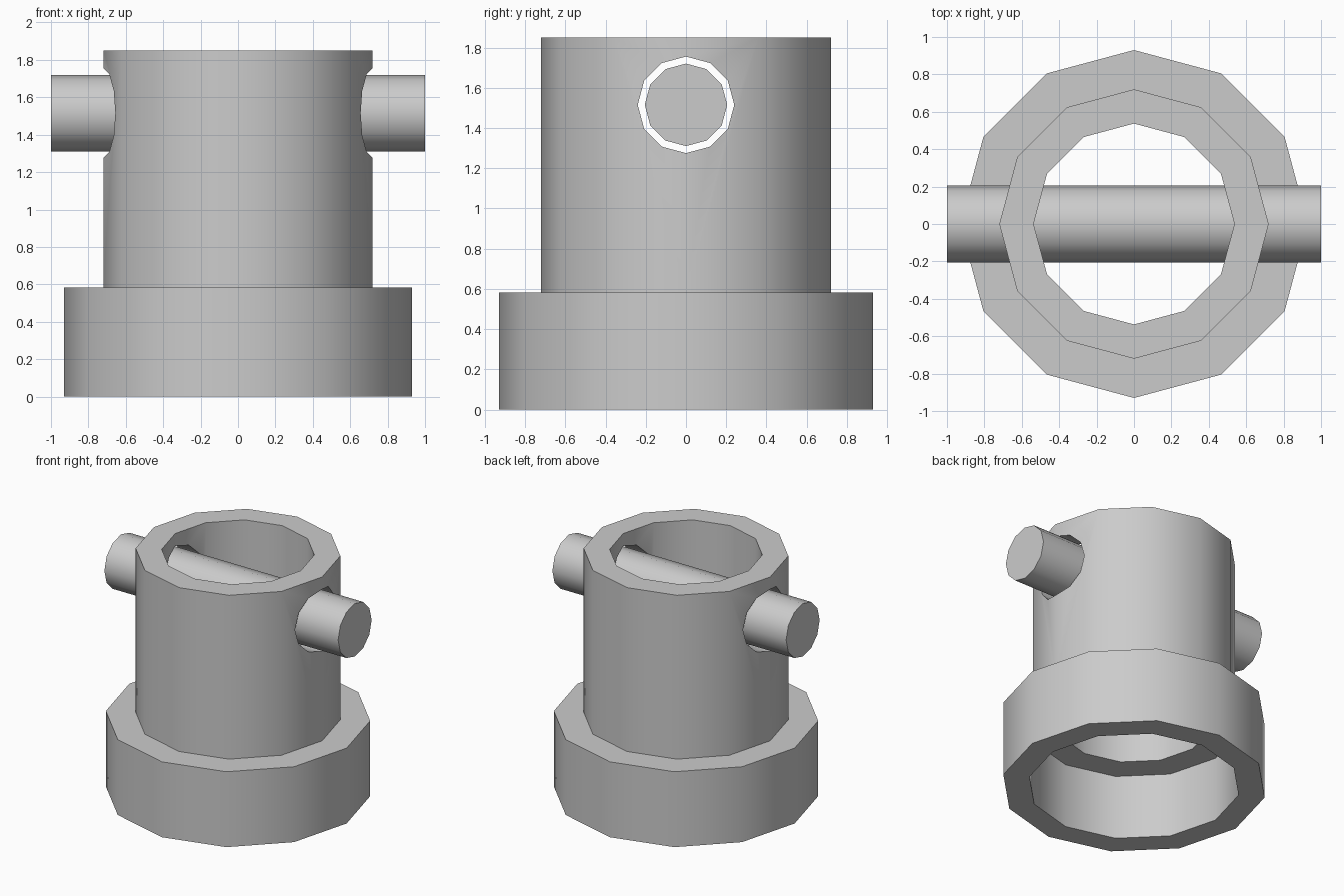
import bpy, bmesh, math
from mathutils import Matrix

if "Cube" in bpy.data.objects:
    bpy.data.objects.remove(bpy.data.objects["Cube"], do_unlink=True)

SIDES = 12
PIN_Z = 1.515

grey = bpy.data.materials.new("plain grey")
grey.use_nodes = True
colour = (0.6, 0.6, 0.6, 1)
grey.diffuse_color = colour
grey.node_tree.nodes["Principled BSDF"].inputs["Base Color"].default_value = colour


def add_object(name, bm):
    bmesh.ops.recalc_face_normals(bm, faces=bm.faces)
    mesh = bpy.data.meshes.new(name)
    bm.to_mesh(mesh)
    bm.free()
    mesh.materials.append(grey)
    obj = bpy.data.objects.new(name, mesh)
    bpy.context.collection.objects.link(obj)
    return obj


def lathe(name, profile):
    """Turn a closed (radius, height) profile around the z axis."""
    bm = bmesh.new()
    rings = []
    for i in range(SIDES):
        a = math.tau * i / SIDES
        rings.append([bm.verts.new((r * math.cos(a), r * math.sin(a), z)) for r, z in profile])
    for i, ring in enumerate(rings):
        nxt = rings[(i + 1) % SIDES]
        for j in range(len(profile)):
            k = (j + 1) % len(profile)
            bm.faces.new((ring[j], nxt[j], nxt[k], ring[k]))
    return add_object(name, bm)


def cross_rod(name, radius, length):
    """Cylinder lying along x at the pin height."""
    bm = bmesh.new()
    turn = Matrix.Translation((0, 0, PIN_Z)) @ Matrix.Rotation(math.pi / 2, 4, 'Y')
    bmesh.ops.create_cone(bm, cap_ends=True, segments=SIDES, radius1=radius,
                          radius2=radius, depth=length, matrix=turn)
    return add_object(name, bm)


def smooth(obj):
    bpy.ops.object.select_all(action='DESELECT')
    obj.select_set(True)
    bpy.context.view_layer.objects.active = obj
    bpy.ops.object.shade_smooth_by_angle(angle=math.radians(31))


# Tube with a wide, hollow collar at its foot
body = lathe("collared_tube", [(0.744, 0), (0.93, 0), (0.93, 0.583), (0.72, 0.583),
                               (0.72, 1.85), (0.537, 1.85), (0.537, 0.5), (0.744, 0.5)])

# Clearance holes for the pin
cutter = cross_rod("pin_hole_cutter", 0.24, 3)
cutter.hide_render = True
cutter.hide_viewport = True
cut = body.modifiers.new("pin_holes", 'BOOLEAN')
cut.operation = 'DIFFERENCE'
cut.solver = 'EXACT'
cut.object = cutter
bpy.context.view_layer.objects.active = body
bpy.ops.object.modifier_apply(modifier=cut.name)
bpy.data.objects.remove(cutter, do_unlink=True)
smooth(body)

# Cross pin
smooth(cross_rod("cross_pin", 0.205, 2))
